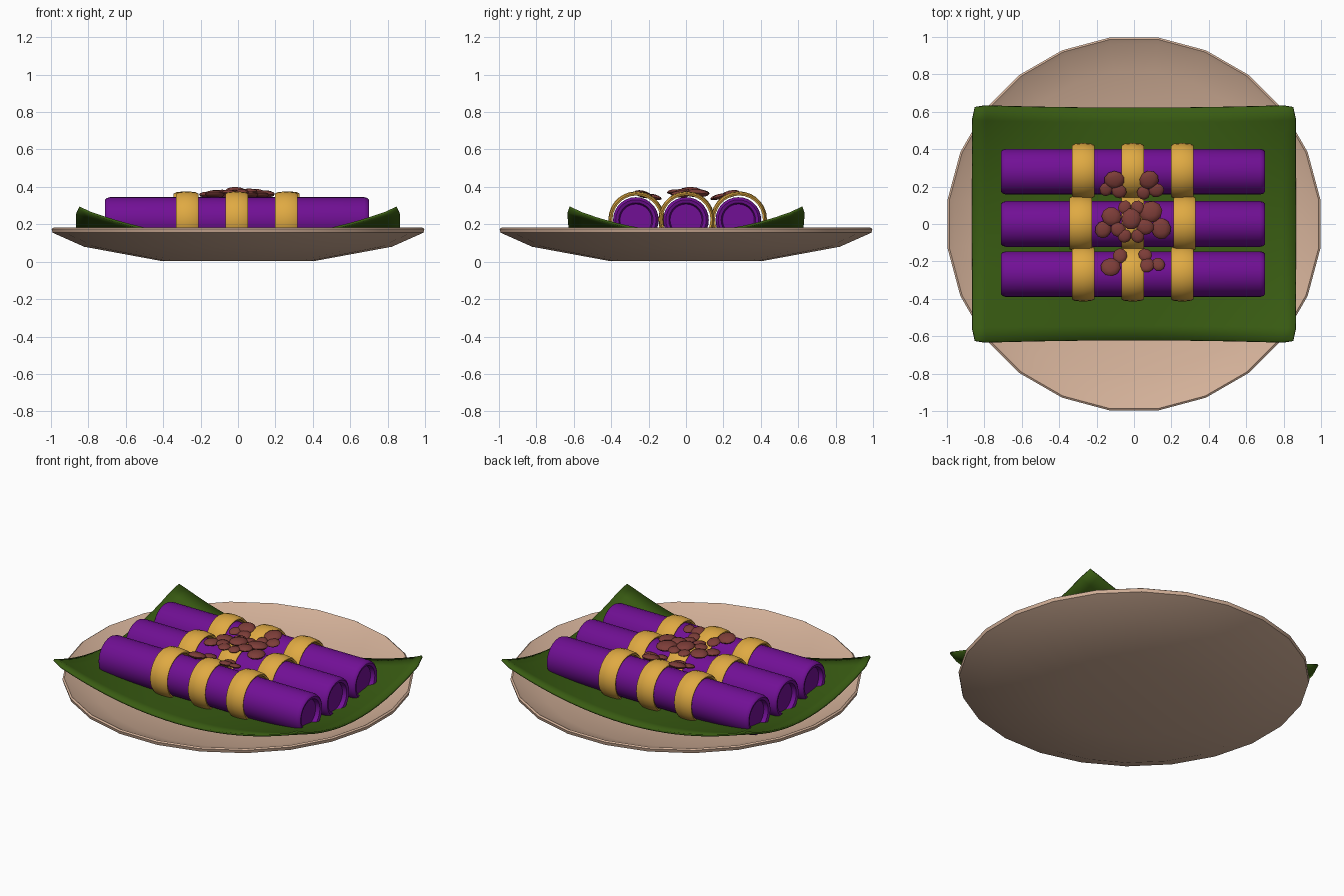
import bpy, bmesh, math
from mathutils import Matrix, Vector

if "Cube" in bpy.data.objects:
    bpy.data.objects.remove(bpy.data.objects["Cube"])


def material(name, rgb):
    m = bpy.data.materials.new(name)
    m.diffuse_color = (*rgb, 1)
    m.use_nodes = True
    m.node_tree.nodes["Principled BSDF"].inputs["Base Color"].default_value = m.diffuse_color
    return m


CLAY = material("warm_clay", (0.65, 0.435, 0.315))
GREEN = material("leaf_green", (0.040, 0.105, 0.006))
PURPLE = material("deep_purple", (0.165, 0.005, 0.30))
GOLD = material("golden_yellow", (0.74, 0.40, 0.055))
BROWN = material("reddish_brown", (0.205, 0.047, 0.040))


def finish(bm, name, mat, angle=40):
    bmesh.ops.recalc_face_normals(bm, faces=bm.faces)
    me = bpy.data.meshes.new(name)
    bm.to_mesh(me)
    bm.free()
    me.materials.append(mat)
    ob = bpy.data.objects.new(name, me)
    bpy.context.collection.objects.link(ob)
    bpy.ops.object.select_all(action='DESELECT')
    ob.select_set(True)
    bpy.context.view_layer.objects.active = ob
    bpy.ops.object.shade_smooth_by_angle(angle=math.radians(angle))
    return ob


def lathe(name, profile, mat, steps, axis='Z', centre=(0, 0, 0), closed=False, turn=0):
    """Revolve (radius, height) points about the z or x axis."""
    bm = bmesh.new()
    rings = []
    for r, h in profile:
        if r == 0:
            rings.append([bm.verts.new((0, 0, h))] * steps)
            continue
        rings.append([bm.verts.new((r * math.cos(a), r * math.sin(a), h))
                      for a in (2 * math.pi * i / steps + turn for i in range(steps))])
    pairs = list(zip(rings, rings[1:]))
    if closed:
        pairs.append((rings[-1], rings[0]))
    for a, b in pairs:
        for i in range(steps):
            j = (i + 1) % steps
            corners = list(dict.fromkeys((a[i], a[j], b[j], b[i])))
            bm.faces.new(corners)
    m = Matrix.Translation(centre)
    if axis == 'X':
        m = m @ Matrix.Rotation(math.pi / 2, 4, 'Y')
    bm.transform(m)
    return finish(bm, name, mat)


# Shallow round plate
lathe("plate", [(0, 0.005), (0.42, 0.005), (0.83, 0.08), (1.0, 0.155), (1.005, 0.175),
                (0.995, 0.182), (0.97, 0.168), (0.82, 0.11), (0.42, 0.045), (0, 0.045)],
      CLAY, 24, turn=math.pi / 24)

# Leaf sheet with upturned corners
bm = bmesh.new()
bmesh.ops.create_grid(bm, x_segments=24, y_segments=16, size=1)
for v in bm.verts:
    u, w = v.co.x, v.co.y
    z = 0.10 + 0.055 * u * u + 0.02 * w * w + 0.115 * u * u * w * w
    trim = 0.982 if abs(u) > 0.99 and abs(w) > 0.99 else 1
    v.co = Vector((0.865 * u * trim, (0.622 + 0.013 * u * u) * w * trim, z))
leaf = finish(bm, "leaf", GREEN)
sol = leaf.modifiers.new("thickness", 'SOLIDIFY')
sol.thickness = 0.012
sol.offset = 0

# Rolls with recessed ends, each tied by three bands
half = [(0, 0.675), (0.085, 0.675), (0.092, 0.70), (0.108, 0.705), (0.117, 0.698), (0.122, 0.68)]
roll_profile = [(r, -h) for r, h in half] + half[::-1]
band_profile = [(0.128, -0.055), (0.138, -0.060), (0.146, -0.045), (0.150, 0),
                (0.146, 0.045), (0.138, 0.060), (0.128, 0.055)]
for label, y, spread in (("front", -0.268, 0.265), ("middle", 0.0, 0.277), ("back", 0.28, 0.265)):
    lathe(label + "_roll", roll_profile, PURPLE, 28, 'X', (-0.005, y, 0.223))
    for i in (-1, 0, 1):
        lathe(f"{label}_band_{i + 2}", band_profile, GOLD, 28, 'X',
              (-0.007 + i * spread, y + 0.003, 0.226), closed=True)

# Flattened topping nuggets: x, y, radius
nuggets = [
    (-0.105, 0.235, 0.052), (-0.15, 0.185, 0.036), (-0.08, 0.175, 0.04),
    (0.08, 0.235, 0.052), (0.05, 0.165, 0.036), (0.12, 0.18, 0.04),
    (-0.015, 0.027, 0.055), (-0.12, 0.04, 0.052), (-0.05, 0.09, 0.036),
    (0.02, 0.09, 0.036), (0.09, 0.065, 0.06), (0.145, -0.025, 0.055),
    (0.06, -0.015, 0.045), (-0.165, -0.03, 0.045), (-0.085, -0.03, 0.04),
    (-0.05, -0.065, 0.036), (0.02, -0.065, 0.036),
    (-0.125, -0.23, 0.052), (-0.075, -0.17, 0.04), (0.06, -0.165, 0.036),
    (0.07, -0.22, 0.04), (0.13, -0.215, 0.036)]
for n, (x, y, r) in enumerate(nuggets):
    bm = bmesh.new()
    bmesh.ops.create_icosphere(bm, subdivisions=2, radius=1)
    if abs(y) < 0.12:
        z, tilt = 0.385 - 0.16 * math.hypot(x, y), -1.5 * y
    else:
        z, tilt = 0.362 - 0.25 * (0.235 - abs(y)), math.copysign(0.25, y)
    bm.transform(Matrix.Translation((x, y, z)) @ Matrix.Rotation(tilt, 4, 'X')
                 @ Matrix.Rotation(n * 1.3, 4, 'Z') @ Matrix.Diagonal((r * 1.04, r * 0.96, r * 0.36, 1)))
    finish(bm, f"nugget_{n + 1}", BROWN)
